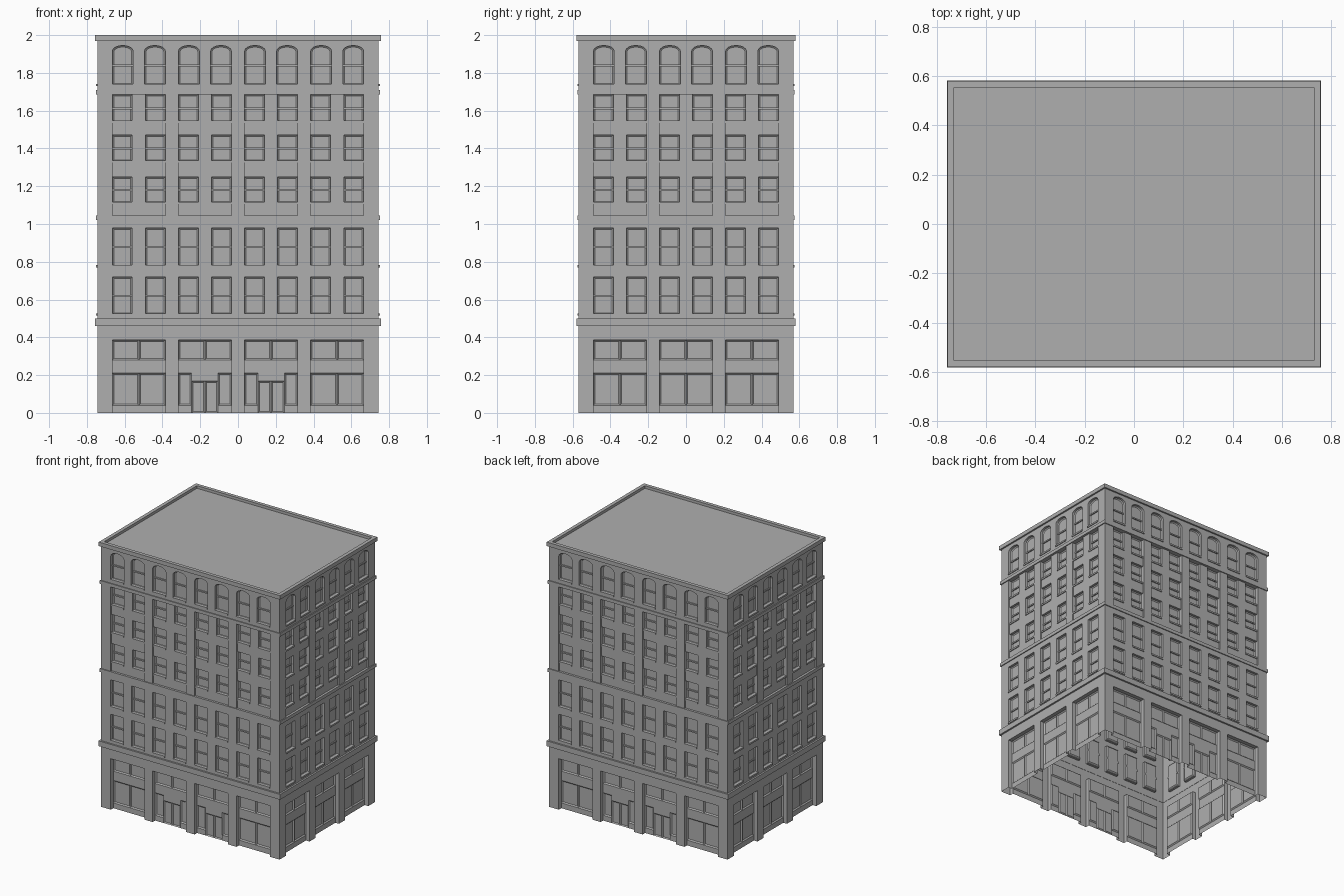
import bpy, bmesh, math
from mathutils import Matrix, Vector

cube = bpy.data.objects.get("Cube")
if cube:
    bpy.data.objects.remove(cube)

stone = bpy.data.materials.new("grey_stone")
stone.use_nodes = True
GREY = (0.43, 0.43, 0.43, 1)
stone.diffuse_color = GREY
stone.node_tree.nodes["Principled BSDF"].inputs["Base Color"].default_value = GREY

BAY = 0.14        # half width of a bay
GAP = 0.035       # half width of the pier between paired windows
BAY_DEPTH = 0.03
PANEL_DEPTH = 0.01


def finish(name, bm, turn=0):
    bm.transform(Matrix.Rotation(turn, 4, "Z"))
    mesh = bpy.data.meshes.new(name)
    bm.to_mesh(mesh)
    bm.free()
    mesh.materials.append(stone)
    bpy.context.collection.objects.link(bpy.data.objects.new(name, mesh))


def add_box(bm, size, mid):
    bmesh.ops.create_cube(bm, size=1, matrix=Matrix.Translation(mid) @
                          Matrix.Diagonal(size).to_4x4())


class Wall:
    """One facade, drawn facing -y; d is the depth in front of the wall plane."""

    def __init__(self, half_width, distance):
        self.w, self.dist = half_width, distance
        self.wall, self.trim = bmesh.new(), bmesh.new()

    def poly(self, pts, d=0.0):
        f = self.wall.faces.new(
            [self.wall.verts.new((u, -self.dist - d, z)) for u, z in pts])
        f.normal_update()
        return f

    def quad(self, u0, u1, z0, z1, d=0.0):
        return self.poly([(u0, z0), (u1, z0), (u1, z1), (u0, z1)], d)

    def recess(self, f, inset, depth):
        bmesh.ops.inset_individual(self.wall, faces=[f], thickness=inset,
                                   depth=-depth, use_even_offset=True)
        f.normal_update()

    def opening(self, u0, u1, z0, z1, depth):
        f = self.quad(u0, u1, z0, z1)
        self.recess(f, 0, depth)
        bmesh.ops.delete(self.wall, geom=[f], context="FACES")

    def box(self, u0, u1, z0, z1, d0, d1):
        add_box(self.trim, Vector((u1 - u0, d1 - d0, z1 - z0)),
                Vector(((u0 + u1) / 2, -self.dist - (d0 + d1) / 2, (z0 + z1) / 2)))

    def glaze(self, f, u0, u1, z0, z1, d):
        # Reveal, sash frame, meeting rail and sill
        self.recess(f, 0, 0.018)
        self.recess(f, 0.008, 0.006)
        mid = (z0 + z1) / 2
        self.box(u0, u1, mid - 0.005, mid + 0.005, d - 0.024, d - 0.016)
        self.box(u0, u1, z0 - 0.005, z0 + 0.007, d - 0.018, d + 0.006)

    def window(self, u0, u1, z0, z1, d=0.0):
        self.glaze(self.quad(u0, u1, z0, z1, d), u0, u1, z0, z1, d)

    def arched_window(self, u0, u1, z0, spring, top):
        c, h, n = (u0 + u1) / 2, (u1 - u0) / 2, 8
        arc = [(c + h * math.cos(math.pi * i / n),
                spring + (top - spring) * math.sin(math.pi * i / n)) for i in range(n + 1)]
        # Spandrels on either side of the arch
        self.poly([(u1, top)] + arc[:n // 2 + 1][::-1])
        self.poly([(u0, top)] + arc[n // 2:][::-1])
        f = self.poly([(u0, z0), (u1, z0)] + arc)
        self.glaze(f, u0, u1, z0, top, 0)

    def pair(self, c, z0, z1, d=0.0):
        self.window(c - BAY, c - GAP, z0, z1, d)
        self.quad(c - GAP, c + GAP, z0, z1, d)
        self.window(c + GAP, c + BAY, z0, z1, d)

    def pane(self, u0, u1, z0, z1, d):
        self.recess(self.quad(u0, u1, z0, z1, d), 0.008, 0.008)

    def shopfront(self, c, door):
        d = -BAY_DEPTH
        l, r = c - BAY, c + BAY
        self.opening(l, r, 0, 0.385, BAY_DEPTH)
        self.quad(l, r, 0.21, 0.28, d)
        for a, b in ((l, c), (c, r)):
            self.pane(a, b, 0.28, 0.385, d)
        if door:
            # Double door with sidelights
            for a, b in ((l, c - 0.07), (c + 0.07, r)):
                self.quad(a, b, 0, 0.04, d)
                self.pane(a, b, 0.04, 0.21, d)
            for a, b in ((c - 0.07, c), (c, c + 0.07)):
                self.pane(a, b, 0, 0.17, d)
            self.quad(c - 0.07, c + 0.07, 0.17, 0.21, d)
        else:
            self.quad(l, r, 0, 0.04, d)
            for a, b in ((l, c), (c, r)):
                self.pane(a, b, 0.04, 0.21, d)

    def bay(self, c, door):
        l, r = c - BAY, c + BAY
        self.shopfront(c, door)
        # Plain masonry between the floors
        for z0, z1 in ((0.385, 0.52), (0.72, 0.775), (0.98, 1.045),
                       (1.685, 1.735), (1.945, 1.99)):
            self.quad(l, r, z0, z1)
        # Tall middle floors
        self.pair(c, 0.52, 0.72)
        self.pair(c, 0.775, 0.98)
        # Sunk panel with three floors of short windows
        self.opening(l, r, 1.045, 1.685, PANEL_DEPTH)
        low = 1.045
        for z0, z1 in ((1.11, 1.25), (1.33, 1.47), (1.54, 1.685)):
            self.quad(l, r, low, z0, -PANEL_DEPTH)
            self.pair(c, z0, z1, -PANEL_DEPTH)
            low = z1
        # Arched top floor
        self.arched_window(l, l + 0.11, 1.735, 1.915, 1.945)
        self.quad(l + 0.11, r - 0.11, 1.735, 1.945)
        self.arched_window(r - 0.11, r, 1.735, 1.915, 1.945)

    def build(self, name, centres, doors, turn):
        # Piers fill the space between the bays
        edges = [-self.w] + [e for c in centres for e in (c - BAY, c + BAY)] + [self.w]
        for a, b in zip(edges[::2], edges[1::2]):
            self.quad(a, b, 0, 1.99)
        for c in centres:
            self.bay(c, c in doors)
        # Cornices and string courses
        for z0, z1, out in ((0.46, 0.50, 0.013), (1.02, 1.045, 0.007), (1.685, 1.71, 0.007)):
            self.box(-self.w - out, self.w + out, z0, z1, -0.002, out)
        # Roof cornice doubling as the parapet
        self.box(-self.w - 0.012, self.w + 0.012, 1.97, 2.0, -0.015, 0.012)
        # Leave the thresholds open underneath
        ground = [f for f in self.wall.faces if all(v.co.z < 0.001 for v in f.verts)]
        bmesh.ops.delete(self.wall, geom=ground, context="FACES")
        finish(name + "_wall", self.wall, turn)
        finish(name + "_trim", self.trim, turn)


HALF_X, HALF_Y = 0.745, 0.568
wide, narrow = (-0.525, -0.175, 0.175, 0.525), (-0.35, 0, 0.35)
for i, name in enumerate(("front", "left", "back", "right")):
    if i % 2 == 0:
        Wall(HALF_X, HALF_Y).build(name, wide, wide[1:3], i * math.pi / 2)
    else:
        Wall(HALF_Y, HALF_X).build(name, narrow, (), i * math.pi / 2)

# Flat roof just below the parapet
roof = bmesh.new()
add_box(roof, Vector((2 * HALF_X - 0.02, 2 * HALF_Y - 0.02, 0.008)), Vector((0, 0, 1.976)))
finish("roof", roof)
